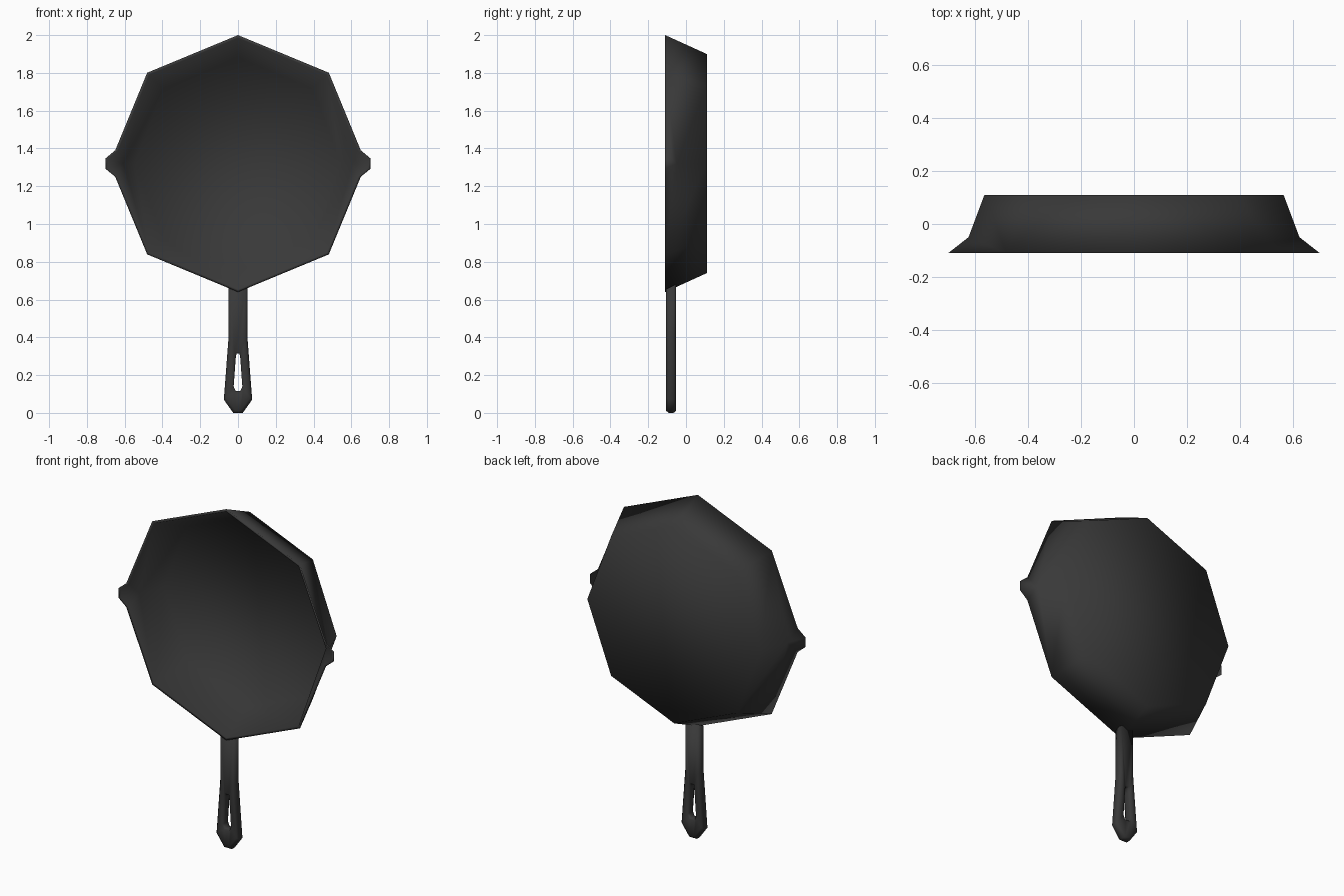
import bpy
import bmesh

cube = bpy.data.objects.get("Cube")
if cube:
    bpy.data.objects.remove(cube)

iron = bpy.data.materials.new("dark cast iron")
iron.use_nodes = True
colour = (0.04, 0.04, 0.04, 1)
iron.diffuse_color = colour
iron.node_tree.nodes["Principled BSDF"].inputs["Base Color"].default_value = colour


def loft(bm, rings, closed):
    """Skin a list of equally long vertex rings; cap the ends unless closed."""
    rows = [[bm.verts.new(p) for p in ring] for ring in rings]
    n = len(rows[0])
    pairs = list(zip(rows, rows[1:] + rows[:1]))
    for a, b in pairs if closed else pairs[:-1]:
        for i in range(n):
            j = (i + 1) % n
            bm.faces.new((a[i], a[j], b[j], b[i]))
    if not closed:
        bm.faces.new(rows[0])
        bm.faces.new(rows[-1])


def finish(bm, name, location):
    """Weld, orient and smooth the mesh, then add it to the scene."""
    bmesh.ops.remove_doubles(bm, verts=bm.verts, dist=0.0005)
    bmesh.ops.recalc_face_normals(bm, faces=bm.faces)
    for face in bm.faces:
        face.smooth = True
    mesh = bpy.data.meshes.new(name)
    bm.to_mesh(mesh)
    bm.free()
    mesh.materials.append(iron)
    obj = bpy.data.objects.new(name, mesh)
    obj.location = location
    bpy.context.collection.objects.link(obj)


# Pan: each ring is a quarter outline mirrored twice; repeated points weld together
def pan_ring(quarter):
    right = quarter + [(x, y, -z) for x, y, z in reversed(quarter)]
    return right + [(-x, y, z) for x, y, z in reversed(right)]


def pan_side(rim, base, spout, y_base):
    front = -0.11
    top, corner = (0, front, rim), (rim * 0.707, front, rim * 0.707)
    lip, tip = (rim - 0.03, front, 0.07), (rim + 0.022, front, 0.027)
    throat = (spout, -0.05, 0)
    side = (base - 0.015, y_base, 0)
    floor = [(0, y_base, base), (base * 0.707, y_base, base * 0.707), side, side]
    return [pan_ring(q) for q in
            (floor, [top, corner, throat, throat], [top, corner, lip, tip])]


bm = bmesh.new()
outer = pan_side(0.68, 0.58, 0.625, 0.11)
inner = pan_side(0.665, 0.56, 0.607, 0.09)
loft(bm, outer + inner[::-1], False)
finish(bm, "pan", (0, 0, 1.32))

# Handle: chamfered outline around a tapered hanging slot
outline = [(0.05, 0.68), (0.05, 0.40), (0.075, 0.07), (0.025, 0)]
slot = [(0.008, 0.315), (0.012, 0.29), (0.023, 0.14), (0.012, 0.115)]


def handle_ring(half, y, inset):
    middle = 0.2
    pts = [(x - inset, y, z - inset * (1 if z > middle else -1)) for x, z in half]
    return pts + [(-x, y, z) for x, y, z in reversed(pts)]


bm = bmesh.new()
levels = [(-0.105, 0.011), (-0.092, 0), (-0.066, 0), (-0.053, 0.011)]
loft(bm, [handle_ring(outline, y, i) for y, i in levels]
     + [handle_ring(slot, y, -i * 0.5) for y, i in reversed(levels)], True)
# Slant the top end so that it meets the sloping pan wall
for v in bm.verts:
    if v.co.z > 0.6:
        v.co.z = 0.655 + (v.co.y + 0.105) * 0.5
finish(bm, "handle", (0, 0, 0))
